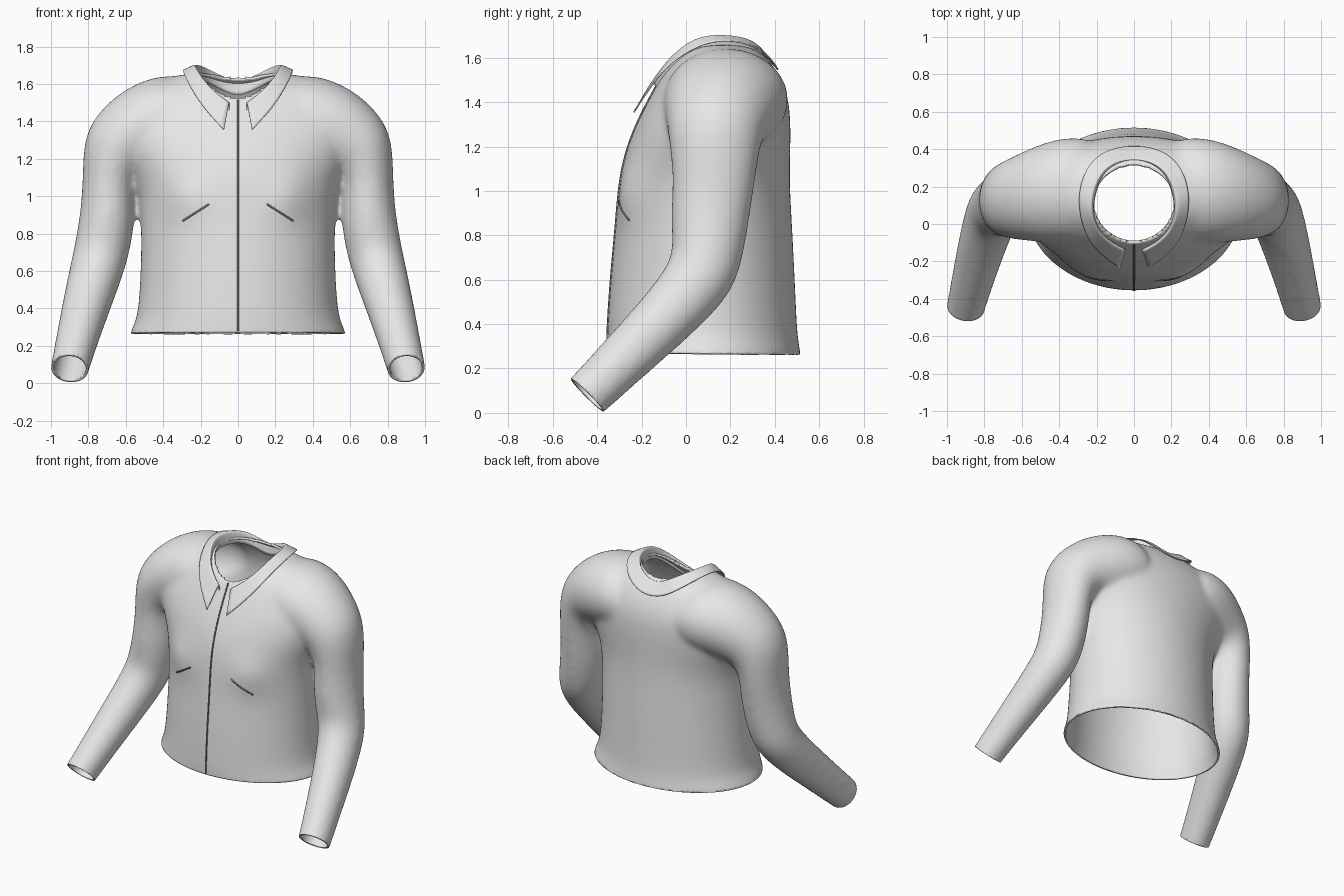
import bpy, bmesh, math
from mathutils import Vector
from mathutils.bvhtree import BVHTree

cube = bpy.data.objects.get("Cube")
if cube:
    bpy.data.objects.remove(cube, do_unlink=True)


def material(name, value):
    m = bpy.data.materials.new(name)
    m.use_nodes = True
    colour = (value, value, value, 1)
    m.diffuse_color = colour
    m.node_tree.nodes["Principled BSDF"].inputs["Base Color"].default_value = colour
    return m


fabric = material("light grey fabric", 0.8)
trim = material("dark grey trim", 0.16)


def add_object(name, bm, mat):
    mesh = bpy.data.meshes.new(name)
    bmesh.ops.recalc_face_normals(bm, faces=bm.faces)
    bm.to_mesh(mesh)
    bm.free()
    obj = bpy.data.objects.new(name, mesh)
    bpy.context.collection.objects.link(obj)
    mesh.materials.append(mat)
    return obj


def smooth(obj, angle):
    bpy.ops.object.select_all(action='DESELECT')
    obj.select_set(True)
    bpy.context.view_layer.objects.active = obj
    bpy.ops.object.shade_smooth_by_angle(angle=math.radians(angle))


def loft(bm, rings):
    """Closed tube through rings given as (centre, u half axis, v half axis)."""
    n = 24
    loops = []
    for c, u, v in rings:
        angles = [2 * math.pi * i / n for i in range(n)]
        loops.append([bm.verts.new(c + u * math.cos(a) + v * math.sin(a)) for a in angles])
    for a, b in zip(loops, loops[1:]):
        for i in range(n):
            j = (i + 1) % n
            bm.faces.new((a[i], a[j], b[j], b[i]))
    bm.faces.new(loops[0])
    bm.faces.new(loops[-1])


# Torso rings: height, half width, front y, back y
torso = [(0.16, .595, -.36, .525), (0.25, .59, -.36, .525), (0.30, .57, -.36, .515),
         (0.36, .54, -.36, .505), (0.60, .525, -.345, .495), (0.85, .522, -.32, .482),
         (1.05, .535, -.305, .47), (1.20, .61, -.27, .475), (1.34, .68, -.21, .475),
         (1.44, .68, -.155, .46), (1.53, .6, -.105, .42), (1.59, .5, -.055, .375),
         (1.64, .38, .0, .325), (1.665, .2, .06, .25)]
# Sleeve rings: centre, direction, in-plane radius, depth radius
sleeve = [((.14, .17, 1.41), (1, 0, -.1), .2, .26), ((.31, .185, 1.42), (1, 0, -.25), .25, .29),
          ((.46, .17, 1.385), (1, 0, -.4), .24, .275), ((.58, .15, 1.325), (1, 0, -.6), .218, .24),
          ((.665, .13, 1.24), (.65, 0, -1), .197, .21), ((.692, .13, 1.09), (0, 0, -1), .138, .19),
          ((.695, .11, .90), (.1, -.1, -1), .149, .18), ((.725, .095, .72), (.15, -.3, -1), .15, .166),
          ((.76, .065, .59), (.18, -.55, -.85), .144, .156), ((.83, -.17, .35), (.2, -.7, -.7), .124, .13),
          ((.90, -.445, .08), (.15, -.7, -.7), .102, .109), ((.92, -.53, -.005), (.15, -.7, -.7), .1, .105)]

# Merge torso and both sleeves into one garment
bm = bmesh.new()
loft(bm, [(Vector((0, (f + b) / 2, z)), Vector((w, 0, 0)), Vector((0, (b - f) / 2, 0)))
          for z, w, f, b in torso])
for side in (1, -1):
    rings = []
    for c, d, r_plane, r_depth in sleeve:
        t = Vector((d[0] * side, d[1], d[2])).normalized()
        v = Vector((0, 1, 0))
        v = (v - t * v.dot(t)).normalized()
        rings.append((Vector((c[0] * side, c[1], c[2])), t.cross(v) * r_plane, v * r_depth))
    loft(bm, rings)
jacket = add_object("jacket_body", bm, fabric)
sub = jacket.modifiers.new("round", 'SUBSURF')
sub.levels = 2
remesh = jacket.modifiers.new("merge", 'REMESH')
remesh.mode = 'VOXEL'
remesh.voxel_size = 0.016
soften = jacket.modifiers.new("soften", 'SMOOTH')
soften.factor = 0.5
soften.iterations = 18
graph = bpy.context.evaluated_depsgraph_get()
bm = bmesh.new()
bm.from_mesh(jacket.evaluated_get(graph).to_mesh())
jacket.modifiers.clear()


def cut(point, normal, inside):
    """Trim the part of the garment chosen by a rule."""
    faces = [f for f in bm.faces if inside(f.calc_center_median())]
    geom = faces + list({e for f in faces for e in f.edges}) + list({v for f in faces for v in f.verts})
    bmesh.ops.bisect_plane(bm, geom=geom, plane_co=point, plane_no=normal, clear_outer=True)


# Open the hem and cuffs
cut((0, 0, .268), (0, -.01, -1), lambda c: abs(c.x) < .64 and c.z < .5)
for side in (1, -1):
    cut((.9 * side, -.445, .08), (.1 * side, -.7, -.7), lambda c: c.x * side > .66 and c.z < .4)

# Open the neck as a clean oval
neck, rx, ry = Vector((0, .11, 0)), .215, .21


def oval(p):
    return math.hypot((p.x - neck.x) / rx, (p.y - neck.y) / ry)


hole = [f for f in bm.faces if f.calc_center_median().z > 1.1 and oval(f.calc_center_median()) < 1]
bmesh.ops.delete(bm, geom=hole, context='FACES')
for v in bm.verts:
    if v.is_boundary and v.co.z > 1.1:
        k = oval(v.co)
        v.co.x, v.co.y = v.co.x / k, neck.y + (v.co.y - neck.y) / k

# Gentle chest fullness
for v in bm.verts:
    if v.co.y < 0 and abs(v.co.x) < .5:
        d = ((abs(v.co.x) - .27) / .13) ** 2 + ((v.co.z - .99) / .13) ** 2
        v.co.y -= .025 * math.exp(-d)
surface = BVHTree.FromBMesh(bm)
bm.to_mesh(jacket.data)
bm.free()
jacket.data.materials.clear()
jacket.data.materials.append(fabric)
wall = jacket.modifiers.new("cloth thickness", 'SOLIDIFY')
wall.thickness = 0.014
wall.offset = -1
smooth(jacket, 50)

# Collar, back to front: fold line, then outer edge
fold = [(0, .345, 1.615), (.1, .33, 1.665), (.18, .265, 1.705), (.22, .15, 1.712),
        (.225, .05, 1.705), (.19, -.04, 1.645), (.12, -.105, 1.57), (.045, -.14, 1.52)]
edge = [(0, .42, 1.54), (.12, .41, 1.565), (.23, .345, 1.645), (.29, .22, 1.685),
        (.3, .08, 1.675), (.255, -.08, 1.58), (.175, -.17, 1.46), (.075, -.238, 1.355)]
bm = bmesh.new()
columns = []
for side, order in ((-1, range(7, 0, -1)), (1, range(8))):
    for i in order:
        f, e = Vector(fold[i]), Vector(edge[i])
        stand = neck + (f - neck) * .96
        stand.z = f.z - .09
        rows = [stand, f.lerp(stand, .15), f.lerp(e, .12), f.lerp(e, .5), e]
        columns.append([bm.verts.new((p.x * side, p.y, p.z)) for p in rows])
for a, b in zip(columns, columns[1:]):
    for j in range(4):
        bm.faces.new((a[j], a[j + 1], b[j + 1], b[j]))
collar = add_object("collar", bm, fabric)
sub = collar.modifiers.new("round", 'SUBSURF')
sub.levels = sub.render_levels = 2
sub.boundary_smooth = 'PRESERVE_CORNERS'
wall = collar.modifiers.new("cloth thickness", 'SOLIDIFY')
wall.thickness = 0.006
smooth(collar, 60)


def surface_cord(name, start, end, steps, radius):
    """Thin cord laid on the garment front between two (x, z) points."""
    points = []
    for i in range(steps + 1):
        x, z = Vector(start).lerp(Vector(end), i / steps)
        hit = surface.ray_cast(Vector((x, -2, z)), Vector((0, 1, 0)))[0]
        if hit and hit.y < 0:
            points.append(hit)
    curve = bpy.data.curves.new(name, 'CURVE')
    curve.dimensions = '3D'
    curve.bevel_depth = radius
    curve.bevel_resolution = 1
    curve.use_fill_caps = True
    spline = curve.splines.new('POLY')
    spline.points.add(len(points) - 1)
    for p, co in zip(spline.points, points):
        p.co = (*co, 1)
    curve.materials.append(trim)
    bpy.context.collection.objects.link(bpy.data.objects.new(name, curve))


# Zipper and slanted pocket slits
surface_cord("zipper", (0, .28), (0, 1.54), 50, .006)
surface_cord("left_pocket_slit", (.155, .957), (.295, .868), 8, .0055)
surface_cord("right_pocket_slit", (-.155, .957), (-.295, .868), 8, .0055)
